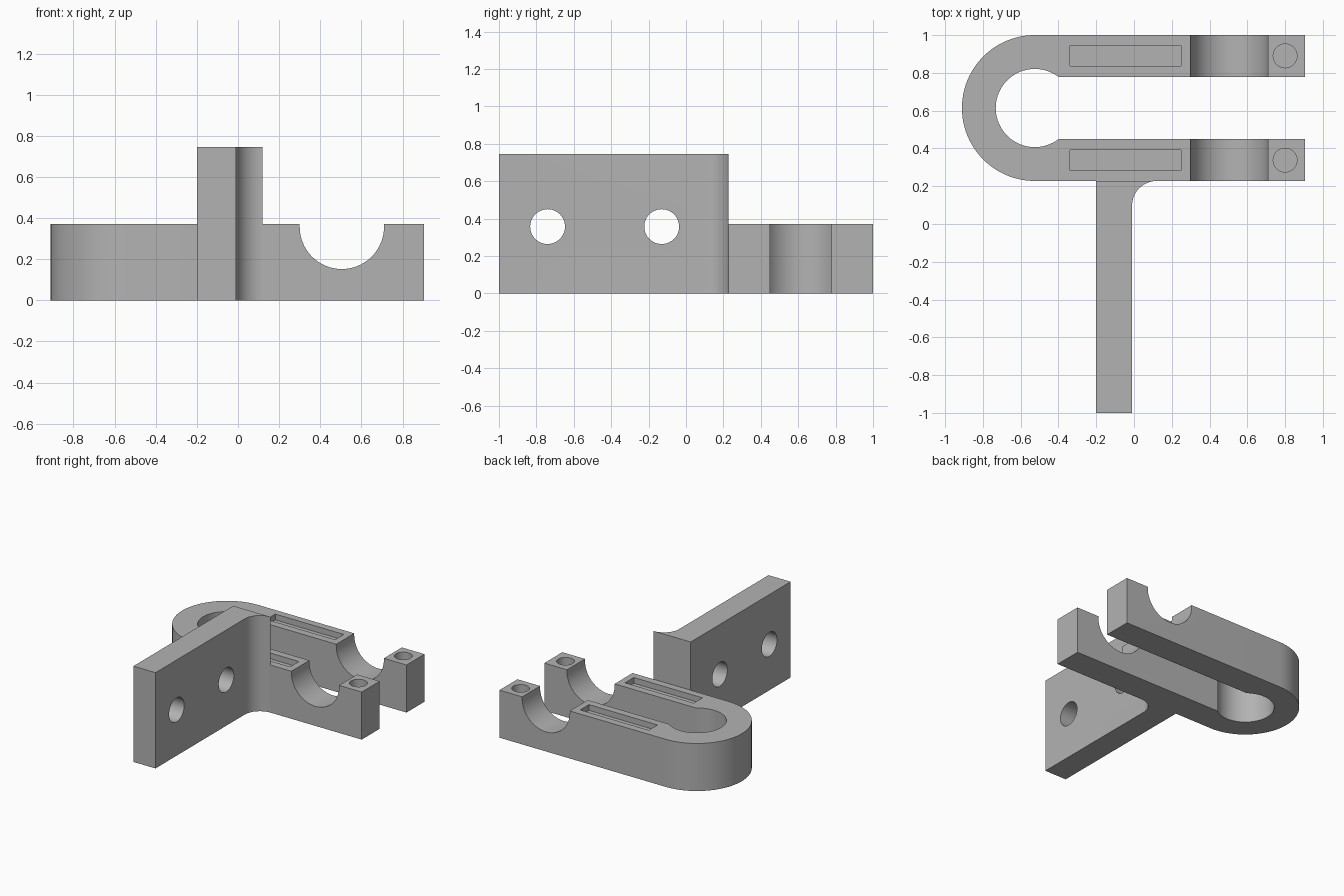
import bpy
import bmesh
from math import cos, sin, pi, sqrt, asin, radians
from mathutils import Matrix

if "Cube" in bpy.data.objects:
    bpy.data.objects.remove(bpy.data.objects["Cube"], do_unlink=True)

# Main dimensions
ARM_Y = 0.614            # centre line of the fork
BEND_X = -0.525          # centre of the round end
OUTER, INNER, GAP = 0.386, 0.207, 0.165
TIP_X = 0.905
ARM_TOP, WALL_TOP = 0.37, 0.745
FRONT = ARM_Y - OUTER    # front side of the fork
BORE_Z = 0.357

grey = bpy.data.materials.new("grey")
grey.use_nodes = True
colour = (0.45, 0.45, 0.45, 1)
grey.diffuse_color = colour
grey.node_tree.nodes["Principled BSDF"].inputs["Base Color"].default_value = colour


def arc(cx, cy, r, start, end, steps):
    angles = [start + (end - start) * i / steps for i in range(steps + 1)]
    return [(cx + r * cos(a), cy + r * sin(a)) for a in angles]


def make(name, bm):
    bmesh.ops.recalc_face_normals(bm, faces=bm.faces)
    mesh = bpy.data.meshes.new(name)
    bm.to_mesh(mesh)
    bm.free()
    mesh.materials.append(grey)
    obj = bpy.data.objects.new(name, mesh)
    bpy.context.collection.objects.link(obj)
    return obj


def prism(name, outline, height):
    bm = bmesh.new()
    face = bm.faces.new([bm.verts.new((x, y, 0)) for x, y in outline])
    new = bmesh.ops.extrude_face_region(bm, geom=[face])["geom"]
    top = [v for v in new if isinstance(v, bmesh.types.BMVert)]
    bmesh.ops.translate(bm, verts=top, vec=(0, 0, height))
    return make(name, bm)


def box(name, lo, hi):
    bm = bmesh.new()
    bmesh.ops.create_cube(bm, size=1)
    for v in bm.verts:
        v.co = [(a + b) / 2 + c * (b - a) for a, b, c in zip(lo, hi, v.co)]
    return make(name, bm)


def cylinder(name, centre, radius, length, axis):
    turn = {"X": Matrix.Rotation(pi / 2, 4, "Y"),
            "Y": Matrix.Rotation(pi / 2, 4, "X"), "Z": Matrix()}[axis]
    bm = bmesh.new()
    bmesh.ops.create_cone(bm, cap_ends=True, segments=64, radius1=radius,
                          radius2=radius, depth=length,
                          matrix=Matrix.Translation(centre) @ turn)
    return make(name, bm)


def combine(target, tool, operation):
    mod = target.modifiers.new(tool.name, "BOOLEAN")
    mod.operation, mod.solver, mod.object = operation, "EXACT", tool
    bpy.context.view_layer.objects.active = target
    bpy.ops.object.modifier_apply(modifier=mod.name)
    bpy.data.objects.remove(tool, do_unlink=True)


# Fork: round end, two straight arms, keyhole-shaped gap
mouth = asin(GAP / INNER)
outline = arc(BEND_X, ARM_Y, OUTER, pi / 2, 3 * pi / 2, 48)
outline += [(TIP_X, FRONT), (TIP_X, ARM_Y - GAP)]
outline += arc(BEND_X, ARM_Y, INNER, 2 * pi - mouth, mouth, 56)
outline += [(TIP_X, ARM_Y + GAP), (TIP_X, ARM_Y + OUTER)]
bracket = prism("clamp_bracket", outline, ARM_TOP)

# Mounting wall with a rounded inside corner
WALL_L, WALL_R, FILLET = -0.2, -0.01, 0.13
profile = [(WALL_L, FRONT), (WALL_L, -1), (WALL_R, -1)]
profile += arc(WALL_R + FILLET, FRONT - FILLET, FILLET, pi, pi / 2, 16)
wall = prism("mounting_wall", profile, WALL_TOP)
for y in (-0.74, -0.13):
    combine(wall, cylinder("bolt_hole", (-0.1, y, BORE_Z), 0.093, 1, "X"), "DIFFERENCE")
combine(bracket, wall, "UNION")

# Half-round saddle across both arms
BORE_X, BORE_R = 0.505, 0.205
saddle = cylinder("saddle", (BORE_X, ARM_Y, BORE_Z), BORE_R, 1, "Y")
combine(saddle, box("saddle_mouth", (BORE_X - BORE_R, ARM_Y - 0.5, BORE_Z),
                    (BORE_X + BORE_R, ARM_Y + 0.5, 0.6)), "UNION")
combine(bracket, saddle, "DIFFERENCE")

# Shallow pocket and blind screw hole in each arm
for side in (-1, 1):
    y = ARM_Y + side * 0.276
    combine(bracket, box("pocket", (-0.34, y - 0.054, ARM_TOP - 0.045),
                         (0.25, y + 0.054, ARM_TOP + 0.1)), "DIFFERENCE")
    combine(bracket, cylinder("screw_hole", (0.8, y, ARM_TOP), 0.063, 0.5, "Z"), "DIFFERENCE")

bpy.ops.object.select_all(action="DESELECT")
bracket.select_set(True)
bpy.context.view_layer.objects.active = bracket
bpy.ops.object.shade_smooth_by_angle(angle=radians(30))
